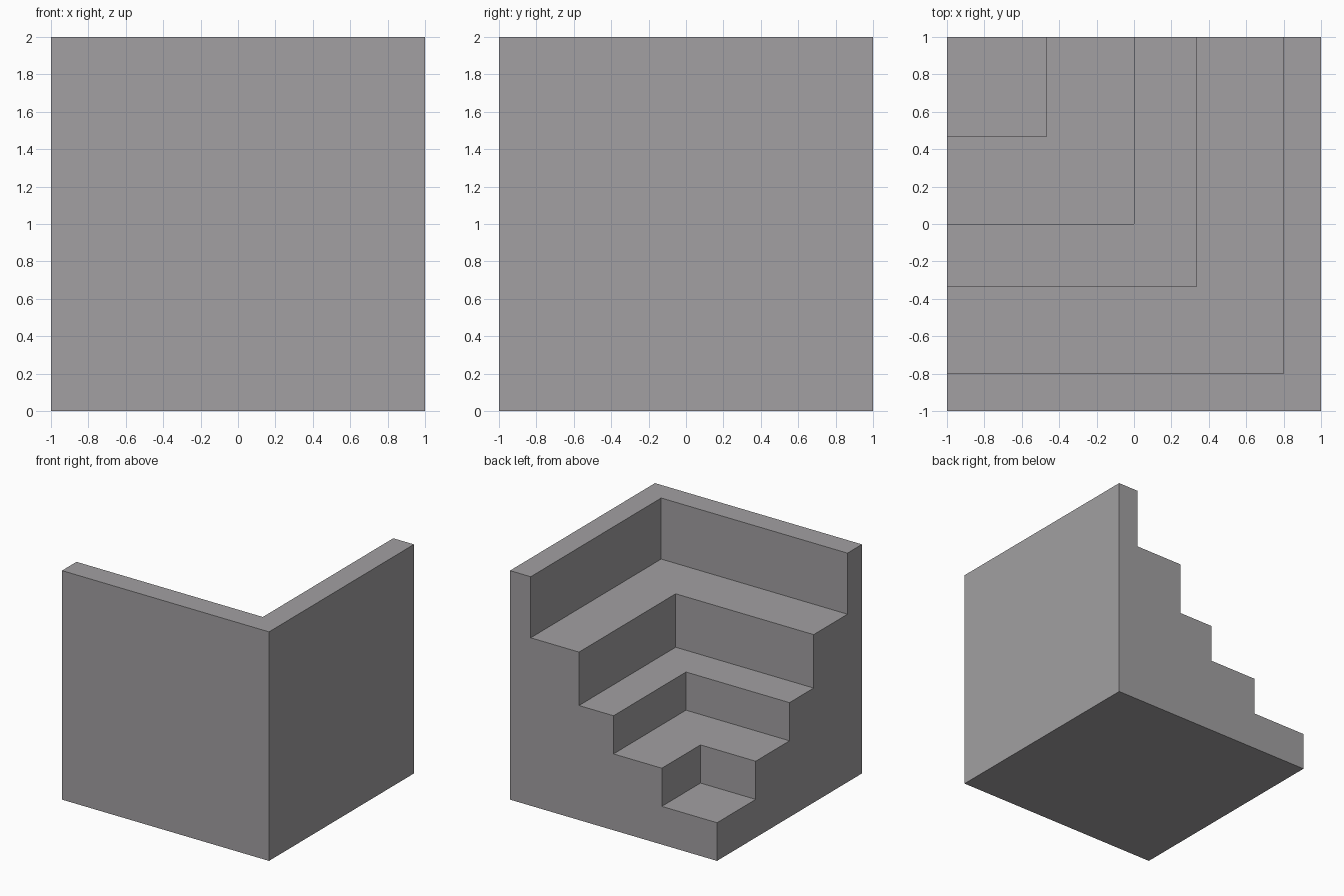
import bpy
import bmesh

cube = bpy.data.objects.get("Cube")
if cube:
    bpy.data.objects.remove(cube, do_unlink=True)

# One plain stone grey
stone = bpy.data.materials.new("warm grey")
stone.use_nodes = True
GREY = (0.36, 0.35, 0.36, 1)
stone.diffuse_color = GREY
stone.node_tree.nodes["Principled BSDF"].inputs["Base Color"].default_value = GREY

# Stair profile: distance out from the low corner, and height
STEPS = [(8 / 15, 1 / 3), (1, 2 / 3), (4 / 3, 1), (1.8, 22 / 15), (2, 2)]
profile = [(0, 0)]
reach = 0
for edge, height in STEPS:
    profile += [(reach, height), (edge, height)]
    reach = edge
profile.append((2, 0))

# Sweep the profile round the corner: back end, mitre, left end
bm = bmesh.new()
back = [bm.verts.new((r - 1, 1, z)) for r, z in profile]
mitre = [bm.verts.new((r - 1, 1 - r, z)) for r, z in profile]
left = [bm.verts.new((-1, 1 - r, z)) for r, z in profile]
for i in range(len(profile)):
    j = (i + 1) % len(profile)
    if profile[i][0] == profile[j][0] == 0:
        continue  # the low corner edge has no width
    for a, b in ((back, mitre), (mitre, left)):
        bm.faces.new((a[i], a[j], b[j], b[i]))
bm.faces.new(back)
bm.faces.new(left)

# Weld the low corner, merge flat faces and face outward
bmesh.ops.remove_doubles(bm, verts=bm.verts, dist=0.0001)
bmesh.ops.dissolve_limit(bm, angle_limit=0.01, verts=bm.verts, edges=bm.edges)
bmesh.ops.recalc_face_normals(bm, faces=bm.faces)

mesh = bpy.data.meshes.new("corner_steps")
bm.to_mesh(mesh)
bm.free()
mesh.materials.append(stone)
steps = bpy.data.objects.new("corner_steps", mesh)
bpy.context.collection.objects.link(steps)
